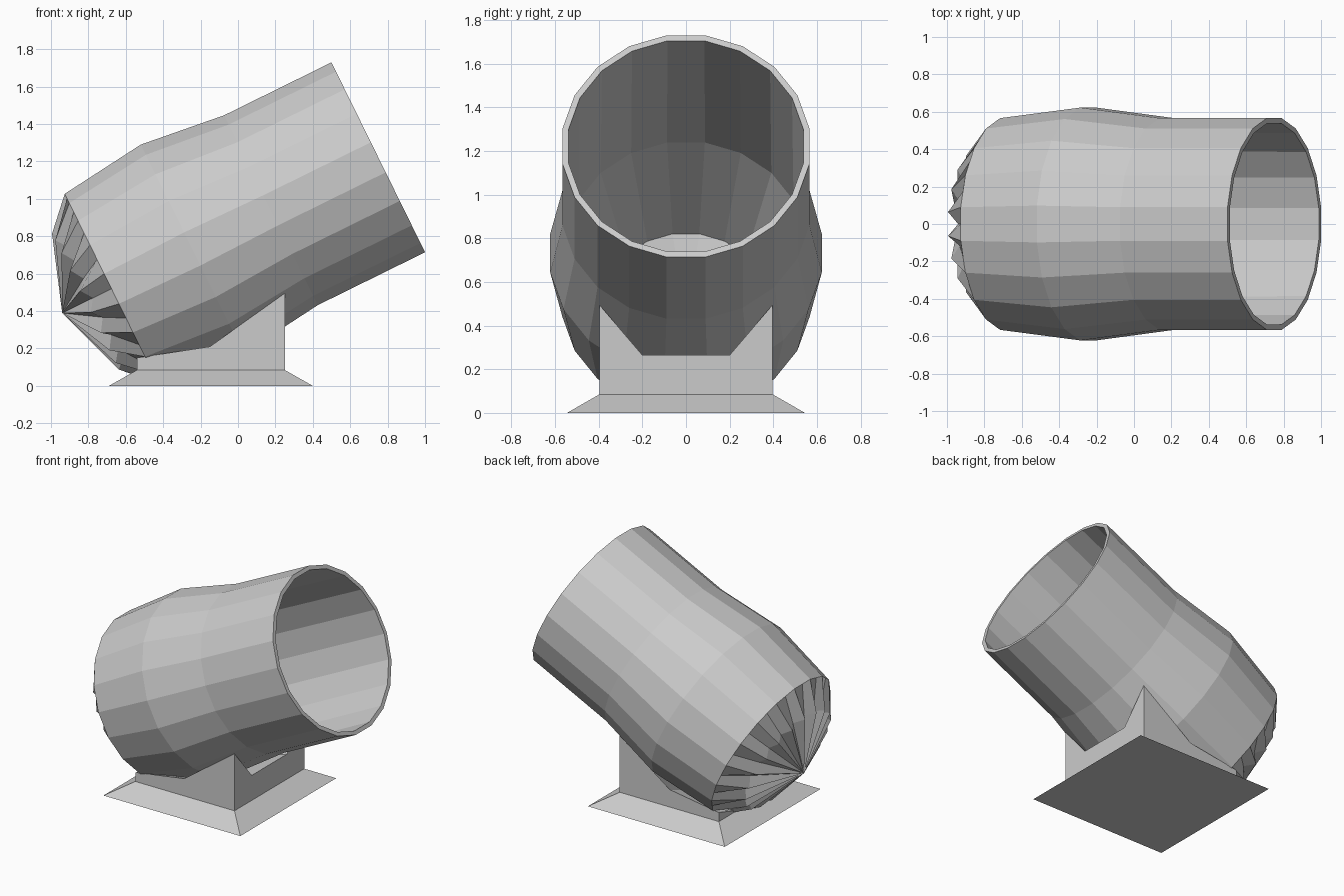
import bpy, bmesh
from math import sin, cos, pi
from mathutils import Vector

if "Cube" in bpy.data.objects:
    bpy.data.objects.remove(bpy.data.objects["Cube"])

AXIS = Vector((0.897, 0, 0.442))
UP = Vector((-0.442, 0, 0.897))
MOUTH = Vector((0.75, 0, 1.222))
SIDES = 20


def finish(name, bm):
    bmesh.ops.recalc_face_normals(bm, faces=bm.faces)
    mesh = bpy.data.meshes.new(name)
    bm.to_mesh(mesh)
    bm.free()
    ob = bpy.data.objects.new(name, mesh)
    bpy.context.collection.objects.link(ob)
    return ob


def ring(bm, s, r, groove=None):
    # 20-sided ring; midpoints lie on the flats, or in a groove (s, r)
    verts = []
    for i in range(SIDES * 2):
        a = i * pi / SIDES
        ss, rr = s, r
        if i % 2 == 0:
            ss, rr = groove if groove else (s, r * cos(pi / SIDES))
        p = MOUTH + AXIS * ss + UP * (rr * cos(a))
        verts.append(bm.verts.new((p.x, rr * sin(a), p.z)))
    return verts


def bridge(bm, a, b):
    n = len(a)
    for i in range(n):
        j = (i + 1) % n
        bm.faces.new((a[i], a[j], b[j], b[i]))


def fan(bm, loop, s):
    tip = bm.verts.new(MOUTH + AXIS * s)
    for i in range(len(loop)):
        bm.faces.new((loop[i], loop[(i + 1) % len(loop)], tip))


# Barrel: fluted back, bulged body, open mouth and tapered bore
bm = bmesh.new()
rings = [ring(bm, -1.745, 0.41, (-1.70, 0.375))]
for s, r in [(-1.59, 0.573), (-1.109, 0.63), (-0.64, 0.573), (0, 0.573),
             (0, 0.545), (-1.07, 0.553), (-1.69, 0.39)]:
    rings.append(ring(bm, s, r))
for a, b in zip(rings, rings[1:]):
    bridge(bm, a, b)
fan(bm, rings[0], -1.884)
fan(bm, rings[-1], -1.83)
finish("barrel", bm)

# Cradle: block with a stepped saddle that rises toward the mouth
bm = bmesh.new()
sections = []
for x, edge, floor in [(0.25, 0.495, 0.265), (-0.15, 0.21, 0.13), (-0.54, 0.15, 0.09)]:
    pts = [(-0.397, 0.085), (-0.397, edge), (-0.2, floor),
           (0.2, floor), (0.397, edge), (0.397, 0.085)]
    sections.append([bm.verts.new((x, y, z)) for y, z in pts])
for a, b in zip(sections, sections[1:]):
    bridge(bm, a, b)
bm.faces.new(sections[0])
bm.faces.new(sections[-1])
finish("cradle", bm)

# Plinth: flared foot
bm = bmesh.new()
loops = []
for x0, x1, y, z in [(-0.69, 0.40, 0.545, 0), (-0.54, 0.25, 0.397, 0.085)]:
    loops.append([bm.verts.new(p) for p in
                  [(x0, -y, z), (x1, -y, z), (x1, y, z), (x0, y, z)]])
    bm.faces.new(loops[-1])
bridge(bm, *loops)
finish("plinth", bm)
